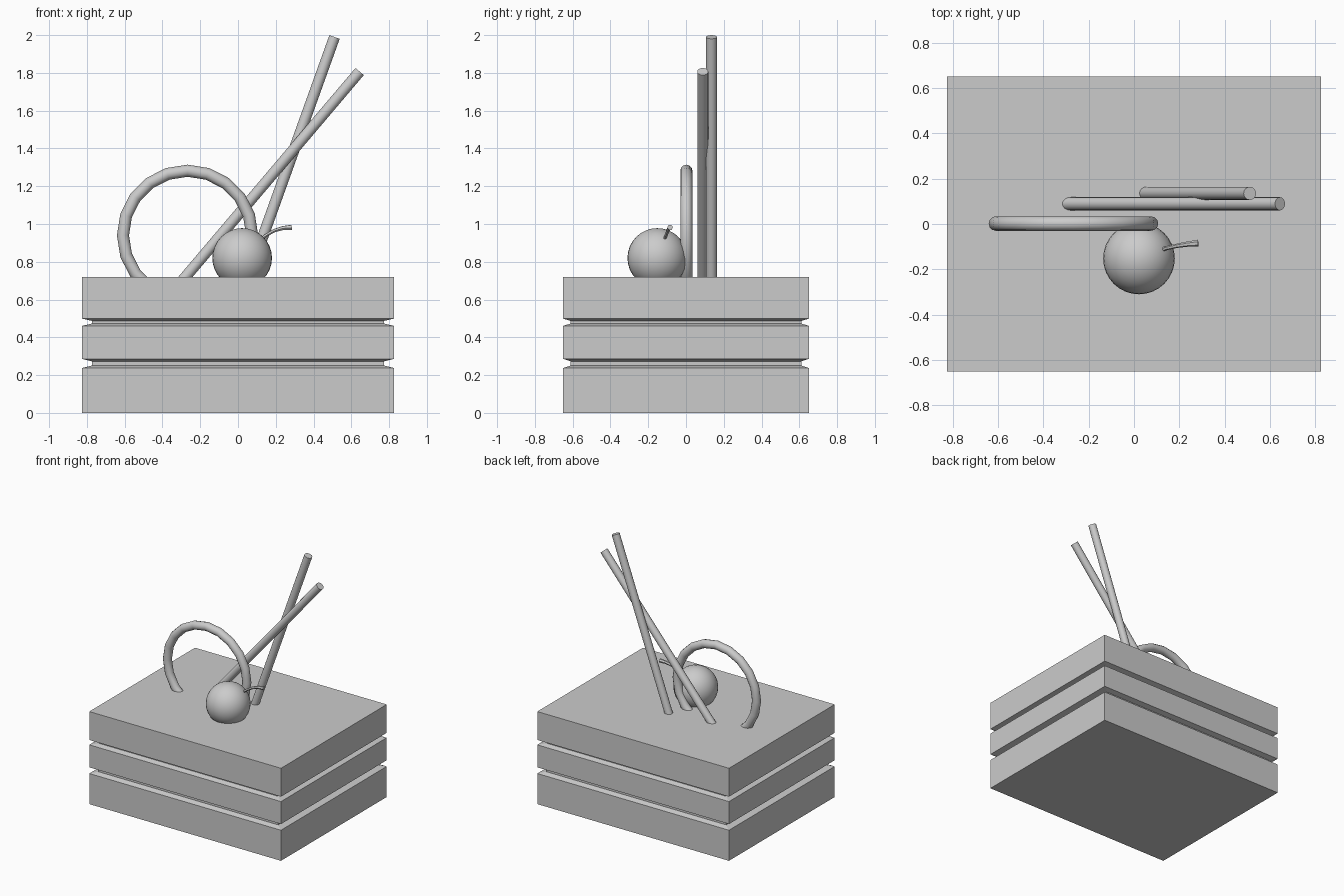
import bpy, bmesh
from math import radians, pi
from mathutils import Vector

if "Cube" in bpy.data.objects:
    bpy.data.objects.remove(bpy.data.objects["Cube"])


def smooth(obj, angle=40):
    bpy.ops.object.select_all(action='DESELECT')
    obj.select_set(True)
    bpy.context.view_layer.objects.active = obj
    bpy.ops.object.shade_smooth_by_angle(angle=radians(angle))


def named(name):
    obj = bpy.context.object
    obj.name = name
    return obj


def rod(name, start, end, radius):
    a, b = Vector(start), Vector(end)
    bpy.ops.mesh.primitive_cylinder_add(vertices=16, radius=radius, depth=(b - a).length,
                                        location=(a + b) / 2)
    obj = named(name)
    obj.rotation_euler = (b - a).to_track_quat('Z', 'Y').to_euler()
    smooth(obj)


# Stacked box with two bevelled grooves: (half x, half y, z) per level
OUT, IN = (0.825, 0.65), (0.773, 0.611)
levels = [(*OUT, 0), (*OUT, 0.238), (*IN, 0.251), (*IN, 0.273), (*OUT, 0.286),
          (*OUT, 0.461), (*IN, 0.473), (*IN, 0.487), (*OUT, 0.499), (*OUT, 0.72)]
bm = bmesh.new()
rings = [[bm.verts.new((sx * x, sy * y, z))
          for sx, sy in ((-1, -1), (1, -1), (1, 1), (-1, 1))] for x, y, z in levels]
for lo, hi in zip(rings, rings[1:]):
    for i in range(4):
        j = (i + 1) % 4
        bm.faces.new((lo[i], lo[j], hi[j], hi[i]))
bm.faces.new(rings[0][::-1])
bm.faces.new(rings[-1])
mesh = bpy.data.meshes.new("grooved_box")
bm.to_mesh(mesh)
bm.free()
bpy.context.collection.objects.link(bpy.data.objects.new("grooved_box", mesh))

# Upright ring half sunk into the top
bpy.ops.mesh.primitive_torus_add(major_segments=20, minor_segments=12, major_radius=0.342,
                                 minor_radius=0.032, location=(-0.267, 0.002, 0.94),
                                 rotation=(pi / 2, 0, 0))
smooth(named("ring"))

# Crossed sticks
rod("tall_stick", (0.012, 0.135, 0.6), (0.511, 0.135, 1.99), 0.029)
rod("short_stick", (-0.38, 0.089, 0.6), (0.644, 0.089, 1.807), 0.029)

# Round fruit
bpy.ops.mesh.primitive_uv_sphere_add(segments=32, ring_count=16, radius=0.158,
                                     location=(0.022, -0.152, 0.82))
smooth(named("fruit"))

# Curved stem, thicker at the tip
curve = bpy.data.curves.new("fruit_stem", 'CURVE')
curve.dimensions = '3D'
curve.bevel_depth = 0.01
curve.bevel_resolution = 1
curve.use_fill_caps = True
path = [(0.10, -0.122, 0.90, 0.8), (0.145, -0.106, 0.938, 0.9), (0.19, -0.096, 0.964, 0.95),
        (0.235, -0.089, 0.978, 1.15), (0.283, -0.084, 0.982, 1.5)]
line = curve.splines.new('POLY')
line.points.add(len(path) - 1)
for p, (x, y, z, r) in zip(line.points, path):
    p.co, p.radius = (x, y, z, 1), r
stem = bpy.data.objects.new("fruit_stem", curve)
bpy.context.collection.objects.link(stem)
bpy.ops.object.select_all(action='DESELECT')
stem.select_set(True)
bpy.context.view_layer.objects.active = stem
bpy.ops.object.convert(target='MESH')
smooth(bpy.context.object, 50)
